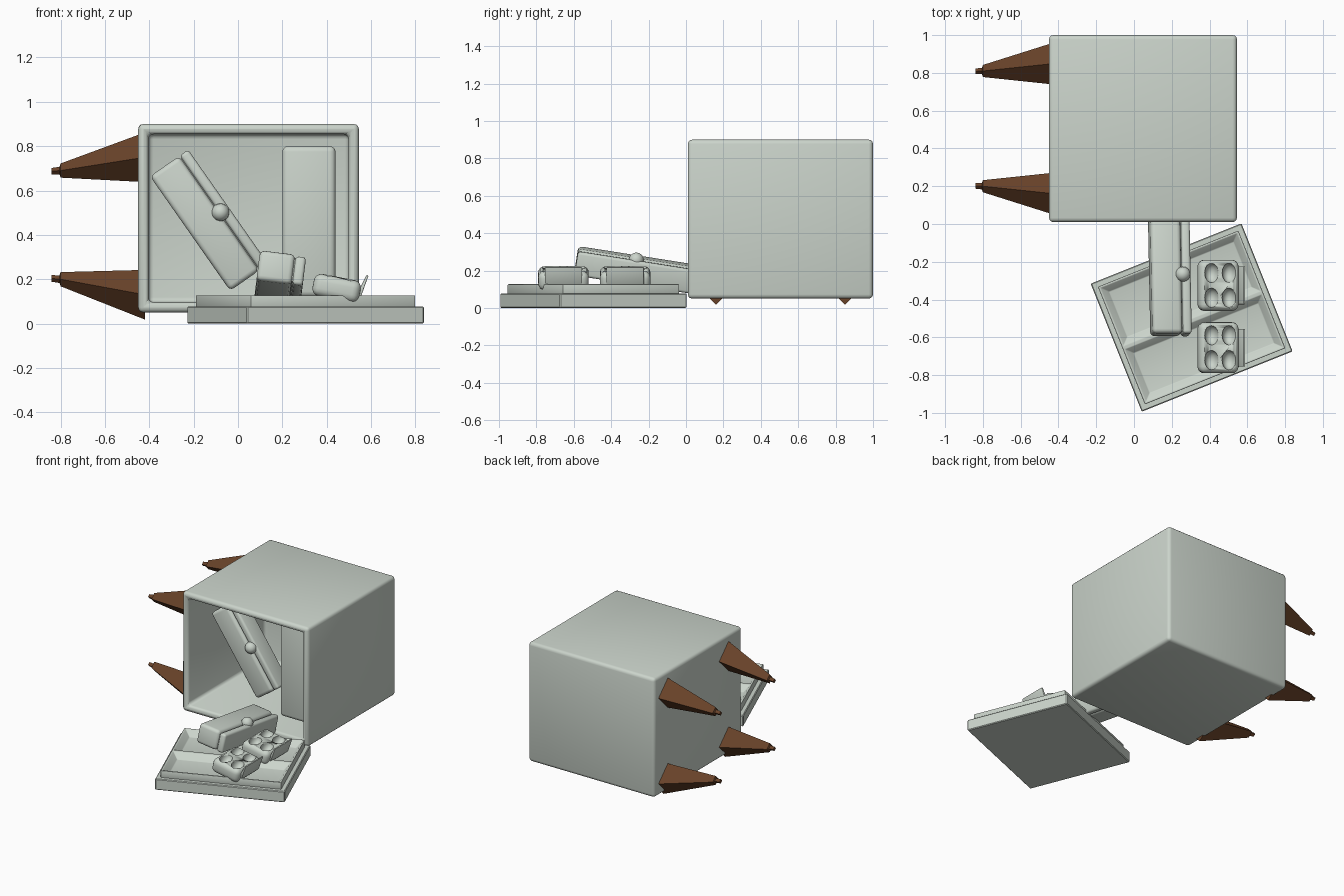
import bpy, bmesh, math
from mathutils import Matrix, Vector

if "Cube" in bpy.data.objects:
    bpy.data.objects.remove(bpy.data.objects["Cube"])

def material(name, col):
    m = bpy.data.materials.new(name)
    m.diffuse_color = (*col, 1)
    m.use_nodes = True
    m.node_tree.nodes["Principled BSDF"].inputs["Base Color"].default_value = m.diffuse_color
    return m

enamel = material("pale_grey_green", (0.60, 0.66, 0.60))
wood = material("brown_wood", (0.14, 0.055, 0.022))

def finish(name, bm, mat, bevel=0.0, segs=3, loc=(0, 0, 0), rot=(0, 0, 0), smooth=True):
    """Turn a bmesh into an object with optional bevel and smoothing."""
    bmesh.ops.recalc_face_normals(bm, faces=bm.faces)
    me = bpy.data.meshes.new(name)
    bm.to_mesh(me)
    bm.free()
    ob = bpy.data.objects.new(name, me)
    bpy.context.collection.objects.link(ob)
    me.materials.append(mat)
    ob.location = loc
    ob.rotation_euler = [math.radians(a) for a in rot]
    bpy.ops.object.select_all(action='DESELECT')
    ob.select_set(True)
    bpy.context.view_layer.objects.active = ob
    if bevel:
        b = ob.modifiers.new("bevel", 'BEVEL')
        b.width, b.segments, b.limit_method = bevel, segs, 'ANGLE'
        bpy.ops.object.modifier_apply(modifier="bevel")
    if smooth:
        bpy.ops.object.shade_smooth_by_angle(angle=math.radians(35))
    return ob

def box(lo, hi, bm=None):
    bm = bm or bmesh.new()
    lo, hi = Vector(lo), Vector(hi)
    m = Matrix.Translation((lo + hi) / 2) @ Matrix.Diagonal((*(hi - lo), 1))
    bmesh.ops.create_cube(bm, size=1, matrix=m)
    return bm

# Cabinet: rounded box with a deep opening at the front
bm = box((-0.45, 0.01, 0.05), (0.545, 1.0, 0.90))
bm.normal_update()
front = min(bm.faces, key=lambda f: f.calc_center_median().y)
bmesh.ops.inset_individual(bm, faces=[front], thickness=0.065)
ext = bmesh.ops.extrude_discrete_faces(bm, faces=[front])["faces"]
bmesh.ops.translate(bm, verts=ext[0].verts, vec=(0, 0.87, 0))
finish("cabinet", bm, enamel, 0.024)

# Cold compartment inside the cabinet
finish("cold_compartment", box((0.20, 0.18, 0.12), (0.44, 0.885, 0.80)), enamel, 0.025)

# Four tapered diamond legs with small feet
def leg(name, y0, y1, z0, z1):
    bm = bmesh.new()
    rings = []
    for x, r, t in ((-0.42, 0.112, 0), (-0.80, 0.032, 1), (-0.805, 0.017, 1), (-0.84, 0.015, 1.05)):
        cy, cz = y0 + (y1 - y0) * t, z0 + (z1 - z0) * t
        rings.append([bm.verts.new((x, cy + r * math.cos(a), cz + r * math.sin(a)))
                      for a in (i * math.pi / 2 for i in range(4))])
    for a, b in zip(rings, rings[1:]):
        for i in range(4):
            bm.faces.new((a[i], a[(i + 1) % 4], b[(i + 1) % 4], b[i]))
    bm.faces.new(rings[0])
    bm.faces.new(rings[-1])
    finish(name, bm, wood, smooth=False)

for yn, y0, y1 in (("front", 0.16, 0.20), ("back", 0.85, 0.81)):
    for zn, z0, z1 in (("lower", 0.13, 0.20), ("upper", 0.75, 0.69)):
        leg(f"{yn}_{zn}_leg", y0, y1, z0, z1)

# Door lying on the floor, with a lining holding two sloped hollows
door_at, door_turn = (0.305, -0.495, 0), (0, 0, 21.8)
finish("door_panel", box((-0.43, -0.365, 0), (0.43, 0.365, 0.078)), enamel, 0.005, 1, door_at, door_turn)
bm = box((-0.40, -0.335, 0.07), (0.40, 0.335, 0.127))
bmesh.ops.bisect_plane(bm, geom=bm.verts[:] + bm.edges[:] + bm.faces[:],
                       plane_co=(0, -0.015, 0), plane_no=(0, 1, 0))
bm.normal_update()
tops = [f for f in bm.faces if f.normal.z > 0.9]
bmesh.ops.inset_individual(bm, faces=tops, thickness=0.014)
bmesh.ops.inset_individual(bm, faces=tops, thickness=0.05, depth=-0.042)
finish("door_lining", bm, enamel, 0.004, 2, door_at, door_turn)

# Lidded bins with a knob: one inside the cabinet, one on the door
def bin_box(name, loc, rot):
    finish(name + "_body", box((-0.105, -0.315, -0.07), (0.055, 0.315, 0.068)),
           enamel, 0.022, 3, loc, rot)
    finish(name + "_lid", box((0.058, -0.315, -0.07), (0.105, 0.315, 0.06)),
           enamel, 0.015, 3, loc, rot)
    bm = box((0.045, -0.3, -0.055), (0.068, 0.3, 0.045))
    finish(name + "_hinge", bm, enamel, 0, 1, loc, rot)
    bm = bmesh.new()
    bmesh.ops.create_uvsphere(bm, u_segments=16, v_segments=10, radius=0.04,
                              matrix=Matrix.Translation((0.062, 0, 0.06)))
    finish(name + "_knob", bm, enamel, 0, 1, loc, rot)

bin_box("inner_bin", (-0.13, 0.32, 0.466), (90, -35, 0))
bin_box("door_bin", (0.19, -0.275, 0.205), (-9, 7, 0))

# Egg trays: rounded slabs with four cups and a raised lip
def egg_tray(name, y):
    loc, rot = (0.447, y, 0.158), (0, 11, 0)
    tray = finish(name, box((-0.11, -0.135, -0.05), (0.105, 0.135, 0.052)), enamel, 0.035, 4, loc, rot)
    bm = bmesh.new()
    for sx in (-0.047, 0.047):
        for sy in (-0.066, 0.066):
            bmesh.ops.create_uvsphere(bm, u_segments=20, v_segments=12, radius=0.05,
                matrix=Matrix.Translation((sx, sy, 0.058)) @ Matrix.Diagonal((0.75, 1.05, 1, 1)))
    cutter = finish(name + "_cutter", bm, enamel, 0, 1, loc, rot)
    cutter.hide_render = True
    bpy.context.view_layer.objects.active = tray
    b = tray.modifiers.new("cups", 'BOOLEAN')
    b.operation, b.object, b.solver = 'DIFFERENCE', cutter, 'EXACT'
    bpy.ops.object.modifier_apply(modifier="cups")
    bpy.data.objects.remove(cutter)
    # lip: thin wedge rising along the low side
    bm = box((0.09, -0.10, -0.02), (0.112, 0.10, 0.085))
    for v in bm.verts:
        if v.co.z > 0:
            v.co.x = 0.128 if v.co.x > 0.1 else 0.118
    finish(name + "_lip", bm, enamel, 0.004, 2, loc, rot)

egg_tray("egg_tray_rear", -0.325)
egg_tray("egg_tray_front", -0.655)
